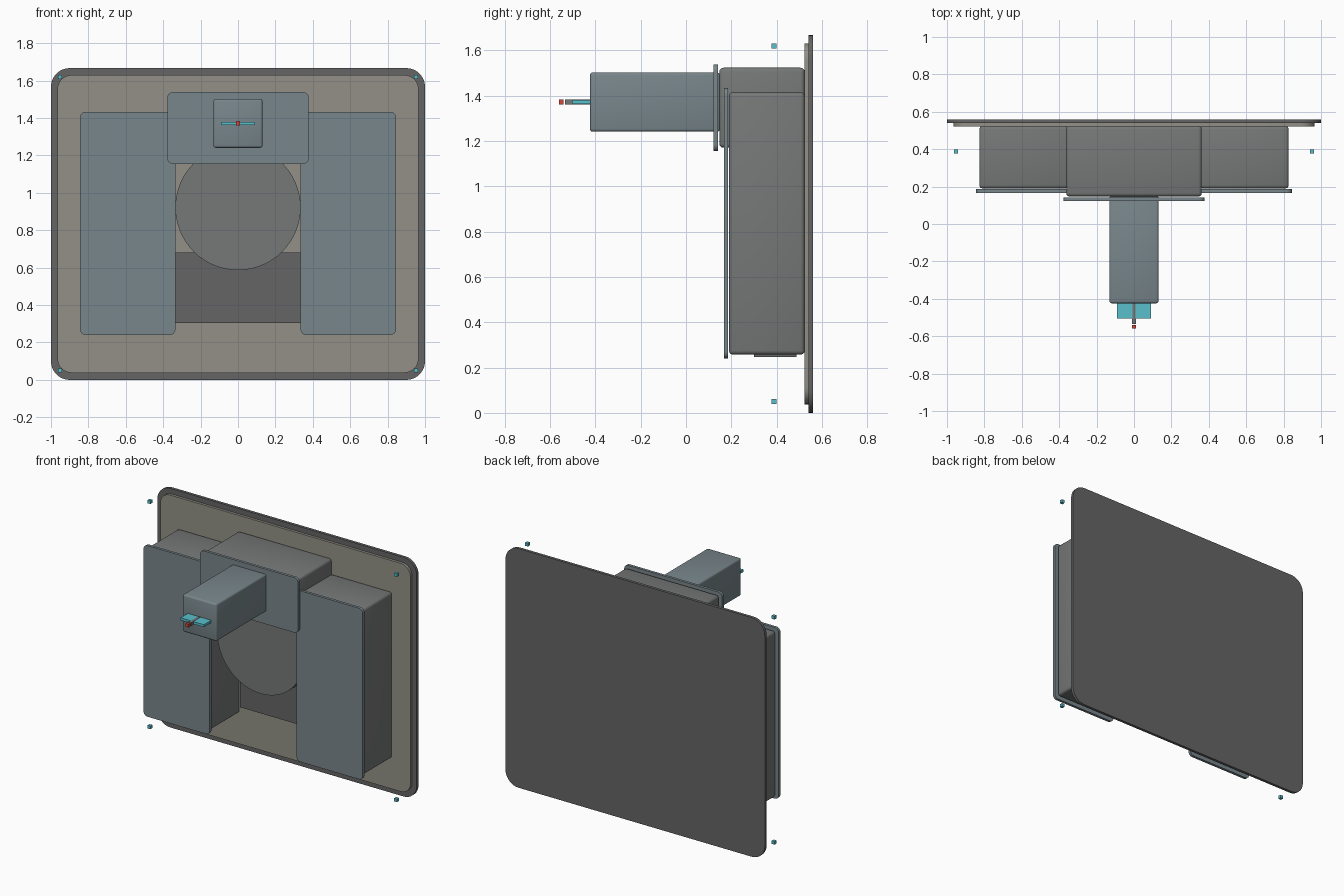
import bpy, bmesh, math
from mathutils import Vector, Matrix

if "Cube" in bpy.data.objects:
    bpy.data.objects.remove(bpy.data.objects["Cube"])


def material(name, rgb):
    m = bpy.data.materials.new(name)
    m.diffuse_color = (*rgb, 1)
    m.use_nodes = True
    m.node_tree.nodes["Principled BSDF"].inputs["Base Color"].default_value = m.diffuse_color
    return m


DARK = material("dark_grey", (0.13, 0.13, 0.13))
WARM = material("warm_grey", (0.29, 0.28, 0.24))
BODY = material("body_grey", (0.18, 0.19, 0.185))
BLUE = material("blue_grey", (0.19, 0.24, 0.26))
CYAN = material("cyan", (0.10, 0.52, 0.60))
RED = material("red", (0.65, 0.06, 0.04))


def finish(name, bm, mat):
    me = bpy.data.meshes.new(name)
    bm.to_mesh(me)
    bm.free()
    ob = bpy.data.objects.new(name, me)
    bpy.context.collection.objects.link(ob)
    me.materials.append(mat)
    bpy.context.view_layer.objects.active = ob
    ob.select_set(True)
    bpy.ops.object.shade_smooth_by_angle(angle=math.radians(35))
    ob.select_set(False)
    return ob


def box(name, x, y, z, mat, corner=0, edge=0):
    """Box from ranges; corner rounds the edges along y, edge rounds all edges."""
    lo, hi = Vector((x[0], y[0], z[0])), Vector((x[1], y[1], z[1]))
    bm = bmesh.new()
    bmesh.ops.create_cube(bm, size=1, matrix=Matrix.Translation((lo + hi) / 2)
                          @ Matrix.Diagonal((*(hi - lo), 1)))
    if corner:
        es = [e for e in bm.edges if abs(e.verts[0].co.y - e.verts[1].co.y) > 1e-5]
        bmesh.ops.bevel(bm, geom=es, offset=corner, segments=8, profile=0.5, affect='EDGES')
    if edge:
        bmesh.ops.bevel(bm, geom=bm.edges[:], offset=edge, segments=3, profile=0.5, affect='EDGES')
    return finish(name, bm, mat)


# Backing plates
box("back_plate", (-1, 1), (0.54, 0.56), (0, 1.667), DARK, corner=0.1)
box("inner_plate", (-0.965, 0.965), (0.522, 0.54), (0.038, 1.63), WARM, corner=0.075)

# Side pods with cover panels, lower vents and corner markers
for s, side in ((-1, "left"), (1, "right")):
    def span(a, b):
        return tuple(sorted((s * a, s * b)))
    box(side + "_pod", span(0.35, 0.827), (0.19, 0.524), (0.257, 1.415), BODY, edge=0.018)
    box(side + "_pod_cover", span(0.335, 0.845), (0.167, 0.186), (0.24, 1.433), BLUE, corner=0.03)
    box(side + "_pod_vent", span(0.45, 0.73), (0.3, 0.487), (0.247, 0.262), DARK)
    for z, level in ((0.05, "lower"), (1.62, "upper")):
        box(f"{level}_{side}_marker", span(0.94, 0.962), (0.377, 0.399), (z - 0.011, z + 0.011), CYAN)

# Upper housing and its cover
box("upper_housing", (-0.362, 0.362), (0.147, 0.524), (1.17, 1.523), BODY, edge=0.018)
box("upper_cover", (-0.378, 0.378), (0.122, 0.141), (1.155, 1.538), BLUE, corner=0.03)

# Central drum and lower recess panel
bm = bmesh.new()
bmesh.ops.create_cone(bm, cap_ends=True, segments=64, radius1=0.335, radius2=0.335, depth=0.275,
                      matrix=Matrix.Translation((0, 0.387, 0.922)) @ Matrix.Rotation(math.pi / 2, 4, 'X'))
finish("central_drum", bm, BODY)
box("lower_panel", (-0.34, 0.34), (0.508, 0.524), (0.303, 0.68), DARK)

# Projecting arm with blade, rod and tip
box("arm", (-0.131, 0.131), (-0.424, 0.15), (1.241, 1.502), BLUE, edge=0.012)
box("blade", (-0.09, 0.09), (-0.504, -0.42), (1.363, 1.38), CYAN)
box("rod", (-0.008, 0.008), (-0.51, -0.42), (1.361, 1.382), BODY)
box("rod_collar", (-0.011, 0.011), (-0.534, -0.508), (1.36, 1.383), BODY)
box("tip", (-0.012, 0.012), (-0.56, -0.54), (1.36, 1.383), RED)
